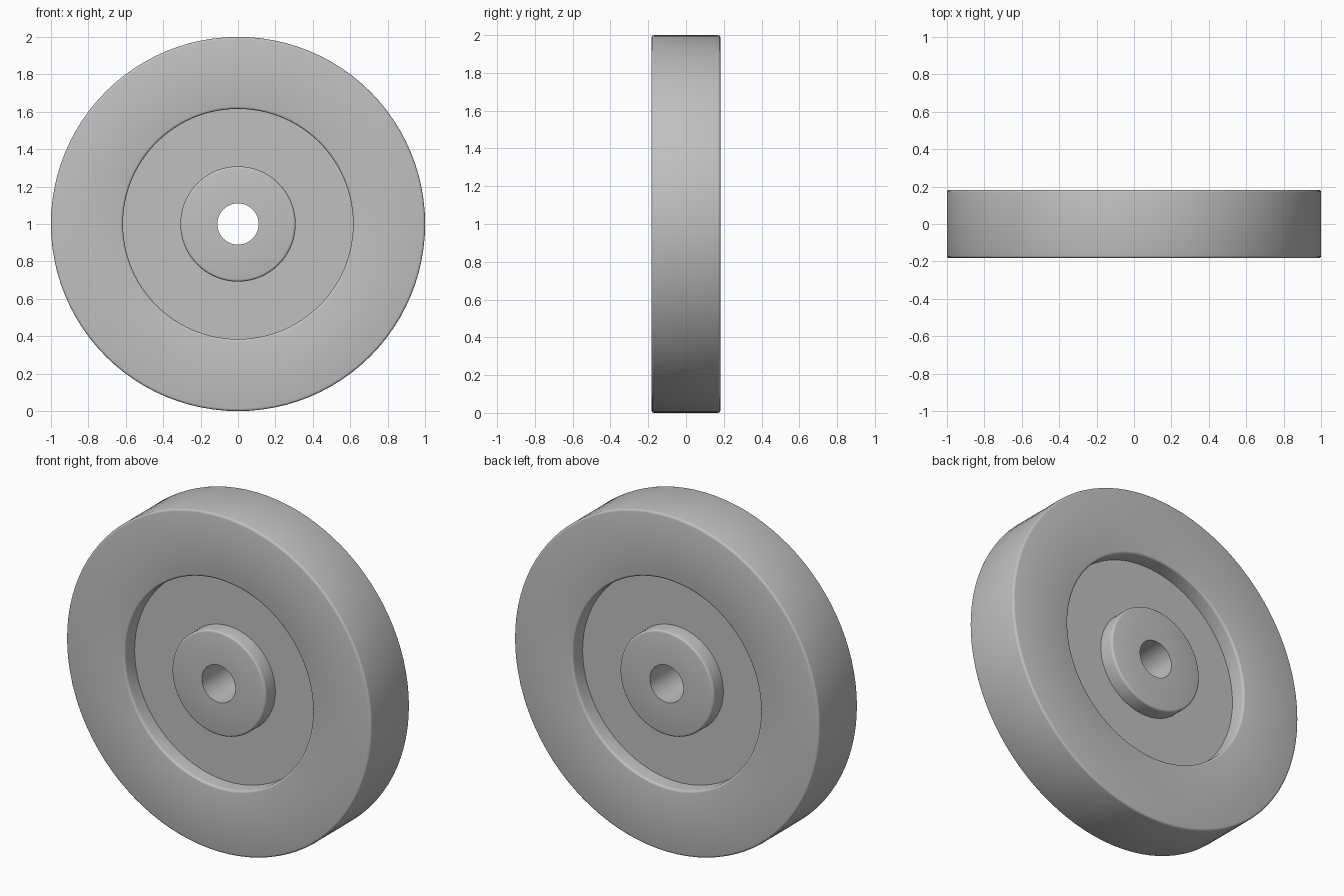
import bpy
import math

SEGMENTS = 96
HALF_WIDTH = 0.182    # rim and hub faces
HALF_WEB = 0.09       # recessed web faces
BEVEL = 0.013
BORE, HUB, RECESS, RIM = 0.11, 0.308, 0.615, 1.0

cube = bpy.data.objects.get("Cube")
if cube:
    bpy.data.objects.remove(cube, do_unlink=True)

grey = bpy.data.materials.new("plain grey")
grey.use_nodes = True
colour = (0.53, 0.53, 0.53, 1)
grey.diffuse_color = colour
grey.node_tree.nodes["Principled BSDF"].inputs["Base Color"].default_value = colour


def rounded(radius, side, steps=3):
    """Quarter-round corner at the outer face; side is +1 for an outward edge."""
    arc = []
    for i in range(steps + 1):
        a = math.pi / 2 * i / steps
        arc.append((radius - side * BEVEL * (1 - math.sin(a)),
                    HALF_WIDTH - BEVEL * (1 - math.cos(a))))
    return arc if side > 0 else arc[::-1]


# Half cross-section from bore to tread, mirrored to the other face
half = [(BORE, HALF_WIDTH)]
half += rounded(HUB, 1)
half += [(HUB, HALF_WEB), (RECESS, HALF_WEB)]
half += rounded(RECESS, -1)
half += rounded(RIM, 1)
profile = half + [(r, -y) for r, y in reversed(half)]

# Revolve the closed section around the y axis
count = len(profile)
verts, faces = [], []
for s in range(SEGMENTS):
    a = 2 * math.pi * s / SEGMENTS
    verts += [(r * math.cos(a), y, 1 + r * math.sin(a)) for r, y in profile]
    here, there = s * count, (s + 1) % SEGMENTS * count
    for i in range(count):
        j = (i + 1) % count
        faces.append((here + i, here + j, there + j, there + i))

mesh = bpy.data.meshes.new("wheel")
mesh.from_pydata(verts, [], faces)
mesh.materials.append(grey)
wheel = bpy.data.objects.new("wheel", mesh)
bpy.context.collection.objects.link(wheel)

# Consistent outward normals and smooth shading with crisp corners
bpy.ops.object.select_all(action="DESELECT")
wheel.select_set(True)
bpy.context.view_layer.objects.active = wheel
bpy.ops.object.mode_set(mode="EDIT")
bpy.ops.mesh.select_all(action="SELECT")
bpy.ops.mesh.normals_make_consistent(inside=False)
bpy.ops.object.mode_set(mode="OBJECT")
bpy.ops.object.shade_smooth_by_angle(angle=math.radians(35))
